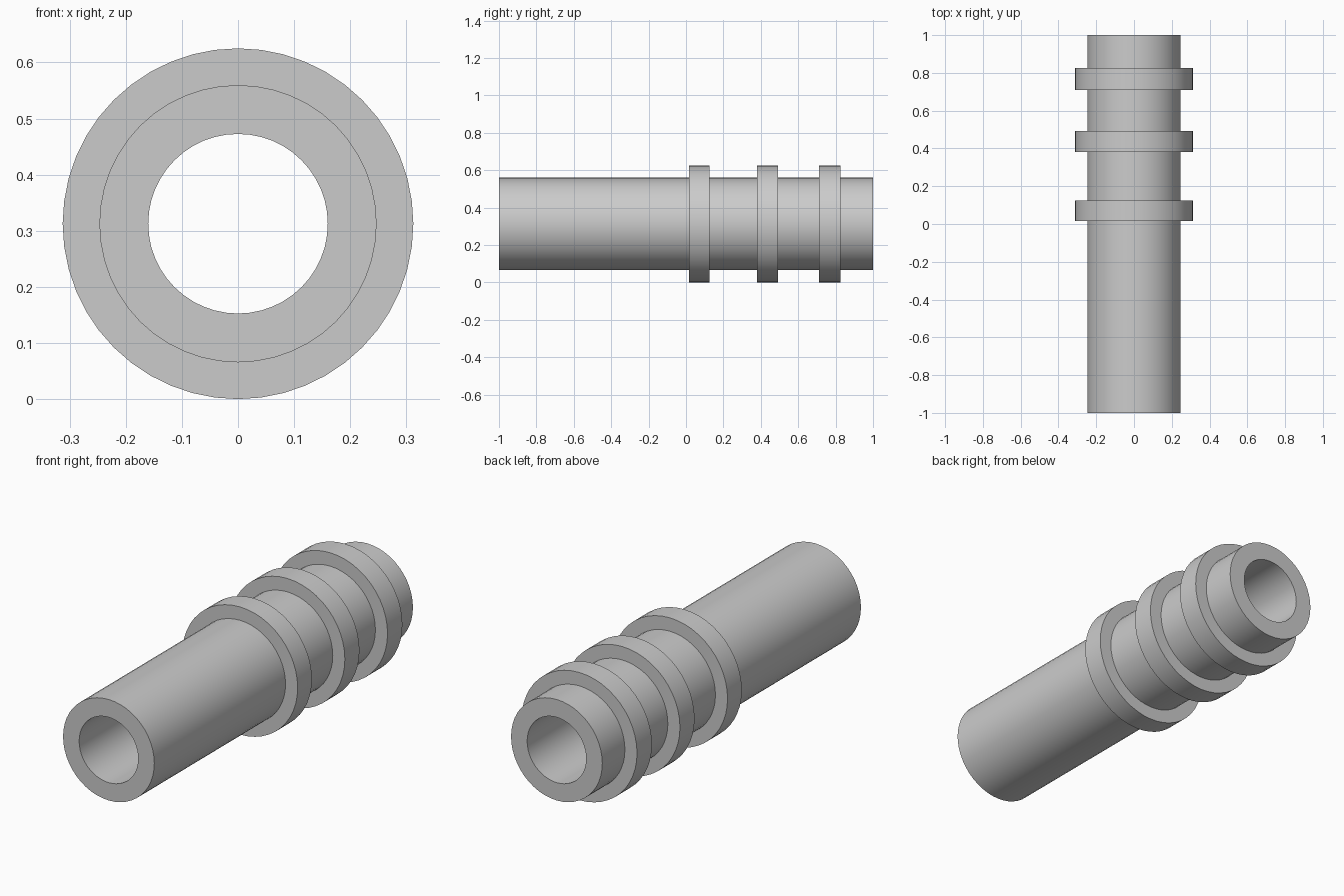
import bpy
import bmesh
from math import pi, radians
from mathutils import Matrix, Vector

cube = bpy.data.objects.get("Cube")
if cube:
    bpy.data.objects.remove(cube, do_unlink=True)

SEGMENTS = 48
AXIS_Z = 0.3125
TUBE_R, BORE_R, COLLAR_R = 0.247, 0.16, 0.3125

grey = bpy.data.materials.new("plain grey")
colour = (0.6, 0.6, 0.6, 1)
grey.use_nodes = True
grey.diffuse_color = colour
grey.node_tree.nodes["Principled BSDF"].inputs["Base Color"].default_value = colour


def lathe(name, profile):
    """Spin a (radius, y) profile around the lengthwise axis."""
    bm = bmesh.new()
    verts = [bm.verts.new((0, y, r)) for r, y in profile]
    edges = [bm.edges.new(pair) for pair in zip(verts, verts[1:])]
    bmesh.ops.spin(bm, geom=verts + edges, cent=(0, 0, 0), axis=(0, 1, 0),
                   angle=2 * pi, steps=SEGMENTS, use_duplicate=False)
    bmesh.ops.remove_doubles(bm, verts=bm.verts, dist=0.0001)
    bmesh.ops.recalc_face_normals(bm, faces=bm.faces)
    # Make sure the outermost wall faces away from the axis
    outer = max(bm.faces, key=lambda f: f.calc_center_median().xz.length)
    centre = outer.calc_center_median()
    if outer.normal.dot(Vector((centre.x, 0, centre.z))) < 0:
        bmesh.ops.reverse_faces(bm, faces=bm.faces)
    bm.transform(Matrix.Translation((0, 0, AXIS_Z)))
    mesh = bpy.data.meshes.new(name)
    bm.to_mesh(mesh)
    bm.free()
    mesh.materials.append(grey)
    obj = bpy.data.objects.new(name, mesh)
    bpy.context.collection.objects.link(obj)
    bpy.ops.object.select_all(action="DESELECT")
    obj.select_set(True)
    bpy.context.view_layer.objects.active = obj
    bpy.ops.object.shade_smooth_by_angle(angle=radians(30))
    return obj


# Hollow tube with flat ends
lathe("tube", [(BORE_R, -1), (TUBE_R, -1), (TUBE_R, 1), (BORE_R, 1), (BORE_R, -1)])

# Three raised collars, seated on the tube wall
for name, start, end in (("front_collar", 0.015, 0.125),
                         ("middle_collar", 0.38, 0.493),
                         ("rear_collar", 0.71, 0.825)):
    lathe(name, [(TUBE_R, start), (COLLAR_R, start), (COLLAR_R, end), (TUBE_R, end)])
